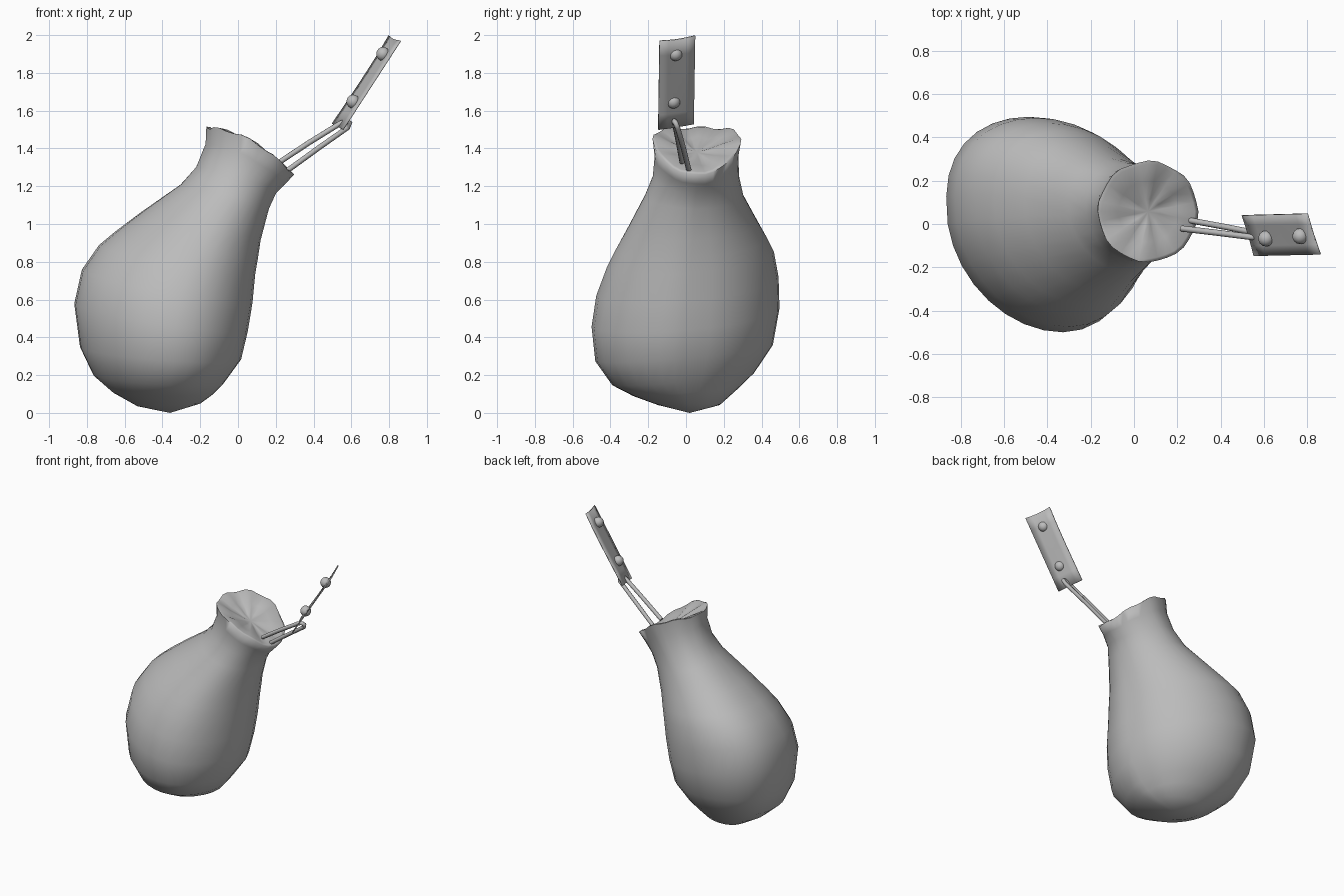
import bpy, bmesh
from math import sin, cos, pi, copysign
from mathutils import Vector

cube = bpy.data.objects.get("Cube")
if cube:
    bpy.data.objects.remove(cube, do_unlink=True)

grey = bpy.data.materials.new("plain grey")
grey.use_nodes = True
grey.diffuse_color = (0.5, 0.5, 0.5, 1)
grey.node_tree.nodes["Principled BSDF"].inputs["Base Color"].default_value = (0.5, 0.5, 0.5, 1)


def finish(name, bm, angle):
    bmesh.ops.recalc_face_normals(bm, faces=bm.faces)
    mesh = bpy.data.meshes.new(name)
    bm.to_mesh(mesh)
    bm.free()
    obj = bpy.data.objects.new(name, mesh)
    bpy.context.collection.objects.link(obj)
    mesh.materials.append(grey)
    bpy.ops.object.select_all(action='DESELECT')
    obj.select_set(True)
    bpy.context.view_layer.objects.active = obj
    bpy.ops.object.shade_smooth_by_angle(angle=angle)
    return obj


# Pouch: tilted rings given as left x, z, right x, z, front y, back y
RINGS = [
    (-.53, .035, -.20, .05, -.15, .18),
    (-.66, .11, -.13, .11, -.28, .27),
    (-.76, .20, -.08, .17, -.39, .36),
    (-.83, .35, .01, .30, -.48, .46),
    (-.86, .58, .045, .45, -.50, .495),
    (-.82, .76, .07, .60, -.475, .49),
    (-.73, .89, .085, .75, -.42, .465),
    (-.64, .965, .10, .83, -.375, .43),
    (-.50, 1.07, .115, .92, -.31, .38),
    (-.30, 1.21, .16, 1.08, -.22, .305),
    (-.22, 1.30, .20, 1.16, -.175, .28),
    (-.17, 1.42, .25, 1.21, -.165, .275),
    (-.165, 1.51, .295, 1.26, -.175, .29),
]
SEG = 32
bm = bmesh.new()
rings = []
for i, (lx, lz, rx, rz, fy, by) in enumerate(RINGS):
    left, right = Vector((lx, 0, lz)), Vector((rx, 0, rz))
    mid, half = (left + right) / 2, (right - left) / 2
    neck = max(0, i - 9) / 3
    # The front of the belly sags lower than the back
    sag = 0.05 * sin(pi * min(i, 9) / 9)
    ring = []
    for k in range(SEG):
        a = 2 * pi * k / SEG
        # Boxier at the back, tapered at the front right
        power = 0.82 if sin(a) > 0 else 1.35 if cos(a) > 0 else 1
        power += (1 - power) * neck
        p = mid + half * cos(a)
        p.y = (fy + by) / 2 + (by - fy) / 2 * copysign(abs(sin(a)) ** power, sin(a))
        p.x -= 0.08 * sin(a) * (by - fy) * (1 - neck)
        # Wavy, lobed lip
        lobe = cos(8 * (a - 0.72 * pi))
        p.z += neck * (0.06 * sin(a) ** 2 + 0.006 * lobe) + sag * (sin(a) - 0.2)
        p += (p - mid) * 0.015 * neck * lobe
        ring.append(bm.verts.new(p))
    rings.append(ring)

# Puckered top, drawn in towards a sunken middle
lip = rings[-1]
centre = sum((v.co for v in lip), Vector()) / SEG
for scale, drop in ((0.93, -0.004), (0.6, 0.015), (0.25, 0.03)):
    ring = []
    for k, v in enumerate(lip):
        fold = 0.009 * scale * cos(8 * 2 * pi * k / SEG) * (scale < 0.9)
        ring.append(bm.verts.new(centre + (v.co - centre) * scale + Vector((0, 0, fold - drop))))
    rings.append(ring)
for r, s in zip(rings, rings[1:]):
    for k in range(SEG):
        n = (k + 1) % SEG
        bm.faces.new((r[k], r[n], s[n], s[k]))
for ring, tip in ((rings[0], Vector((-.36, .02, 0))), (rings[-1], centre - Vector((0, 0, .035)))):
    v = bm.verts.new(tip)
    for k in range(SEG):
        bm.faces.new((ring[k], ring[(k + 1) % SEG], v))
finish("pouch", bm, pi / 2)

# Cord: one loop running from the lip through the tag and back
curve = bpy.data.curves.new("cord", 'CURVE')
curve.dimensions = '3D'
curve.bevel_depth = 0.014
curve.bevel_resolution = 2
curve.use_fill_caps = True
path = [(.22, -.021, 1.328), (.38, -.04, 1.433), (.54, -.06, 1.532), (.575, -.062, 1.545),
        (.592, -.055, 1.535), (.58, -.045, 1.51), (.43, -.015, 1.405), (.255, .017, 1.278)]
spline = curve.splines.new('POLY')
spline.points.add(len(path) - 1)
for pt, co in zip(spline.points, path):
    pt.co = (*co, 1)
spline.use_smooth = True
cord = bpy.data.objects.new("cord", curve)
bpy.context.collection.objects.link(cord)
curve.materials.append(grey)

# Tag: thin, slightly bowed plate
low_back, low_front = Vector((.50, .04, 1.53)), Vector((.555, -.147, 1.50))
top_back, top_front = Vector((.80, .048, 1.975)), Vector((.86, -.14, 1.97))
out = (top_back - low_back).cross(low_front - low_back).normalized()
bm = bmesh.new()
U, V = 6, 4
grid = []
for i in range(U + 1):
    row = []
    for j in range(V + 1):
        u, v = i / U, j / V
        p = low_back.lerp(low_front, v).lerp(top_back.lerp(top_front, v), u)
        p += out * 0.003 * sin(pi * v) * cos(pi * u)
        p.z += 0.022 * u ** 4 * (1 - v) - 0.008 * u ** 4 * sin(pi * v)
        row.append(bm.verts.new(p))
    grid.append(row)
for r, s in zip(grid, grid[1:]):
    for j in range(V):
        bm.faces.new((r[j], r[j + 1], s[j + 1], s[j]))
tag = finish("tag", bm, pi / 6)
solid = tag.modifiers.new("thickness", 'SOLIDIFY')
solid.thickness = 0.008
solid.offset = 0

# Studs: round beads showing on both faces of the tag
for name, spot in (("lower_stud", (.61, -.067, 1.648)), ("upper_stud", (.768, -.056, 1.9))):
    bm = bmesh.new()
    bmesh.ops.create_uvsphere(bm, u_segments=14, v_segments=8, radius=0.037)
    bmesh.ops.translate(bm, verts=bm.verts, vec=spot)
    finish(name, bm, pi)
